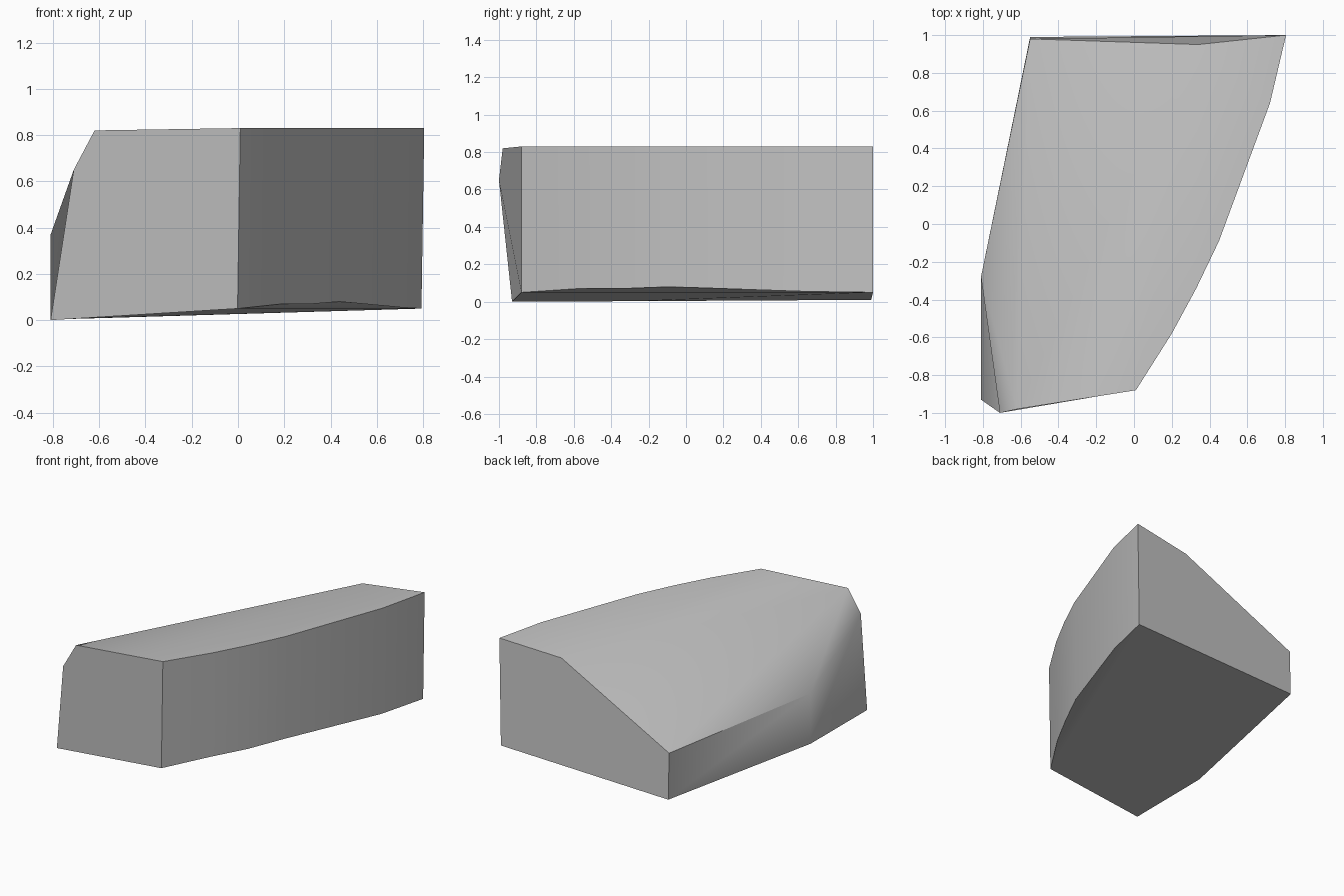
import bpy, bmesh, math

cube = bpy.data.objects.get("Cube")
if cube:
    bpy.data.objects.remove(cube, do_unlink=True)

# Plain grey stone
stone = bpy.data.materials.new("grey_stone")
stone.use_nodes = True
grey = (0.55, 0.55, 0.55, 1)
stone.diffuse_color = grey
stone.node_tree.nodes["Principled BSDF"].inputs["Base Color"].default_value = grey

bm = bmesh.new()


def verts(points):
    return [bm.verts.new(p) for p in points]


# Curved wall: plan of the bowed side with the height of its lower edge
bow = [(0.01, -0.88, 0.05), (0.2, -0.58, 0.07), (0.33, -0.34, 0.07),
       (0.45, -0.09, 0.08), (0.72, 0.64, 0.055), (0.805, 1.0, 0.05)]
wall_top = verts((x, y, 0.83) for x, y, z in bow)
wall_base = verts((x - 0.012, y, z) for x, y, z in bow)

# Ridge along the top, front to back
ridge_front, ridge_back = verts([(-0.62, -0.98, 0.82), (0.34, 0.95, 0.79)])

# Chipped left side: shoulder, then lower and upper edges
shoulder, edge_mid, edge_back = verts(
    [(-0.71, -1.0, 0.65), (-0.81, -0.28, 0.37), (-0.55, 0.98, 0.345)])
foot_front, foot_mid, foot_back = verts(
    [(-0.81, -0.93, 0), (-0.81, -0.28, 0.003), (-0.55, 0.99, 0.01)])

faces = [
    # Flat top and the slope falling to the left
    [ridge_front, *wall_top, ridge_back],
    [ridge_front, ridge_back, edge_back, edge_mid],
    [ridge_front, edge_mid, shoulder],
    # Left side
    [shoulder, edge_mid, foot_mid, foot_front],
    [edge_mid, edge_back, foot_back, foot_mid],
    # Front and back ends
    [foot_front, wall_base[0], wall_top[0], ridge_front, shoulder],
    [foot_back, edge_back, ridge_back, wall_top[-1], wall_base[-1]],
    # Underside with the sliver below the bow
    [foot_front, foot_mid, foot_back, wall_base[-1], wall_base[0]],
    wall_base,
]
for i in range(len(bow) - 1):
    faces.append([wall_base[i], wall_base[i + 1], wall_top[i + 1], wall_top[i]])
for face in faces:
    bm.faces.new(face)
bmesh.ops.recalc_face_normals(bm, faces=bm.faces[:])

mesh = bpy.data.meshes.new("stone_block")
bm.to_mesh(mesh)
bm.free()
mesh.materials.append(stone)
block = bpy.data.objects.new("stone_block", mesh)
bpy.context.collection.objects.link(block)

# Soft shading over the bow and ridge, crisp outer edges
bpy.ops.object.select_all(action="DESELECT")
block.select_set(True)
bpy.context.view_layer.objects.active = block
bpy.ops.object.shade_smooth_by_angle(angle=math.radians(40))
